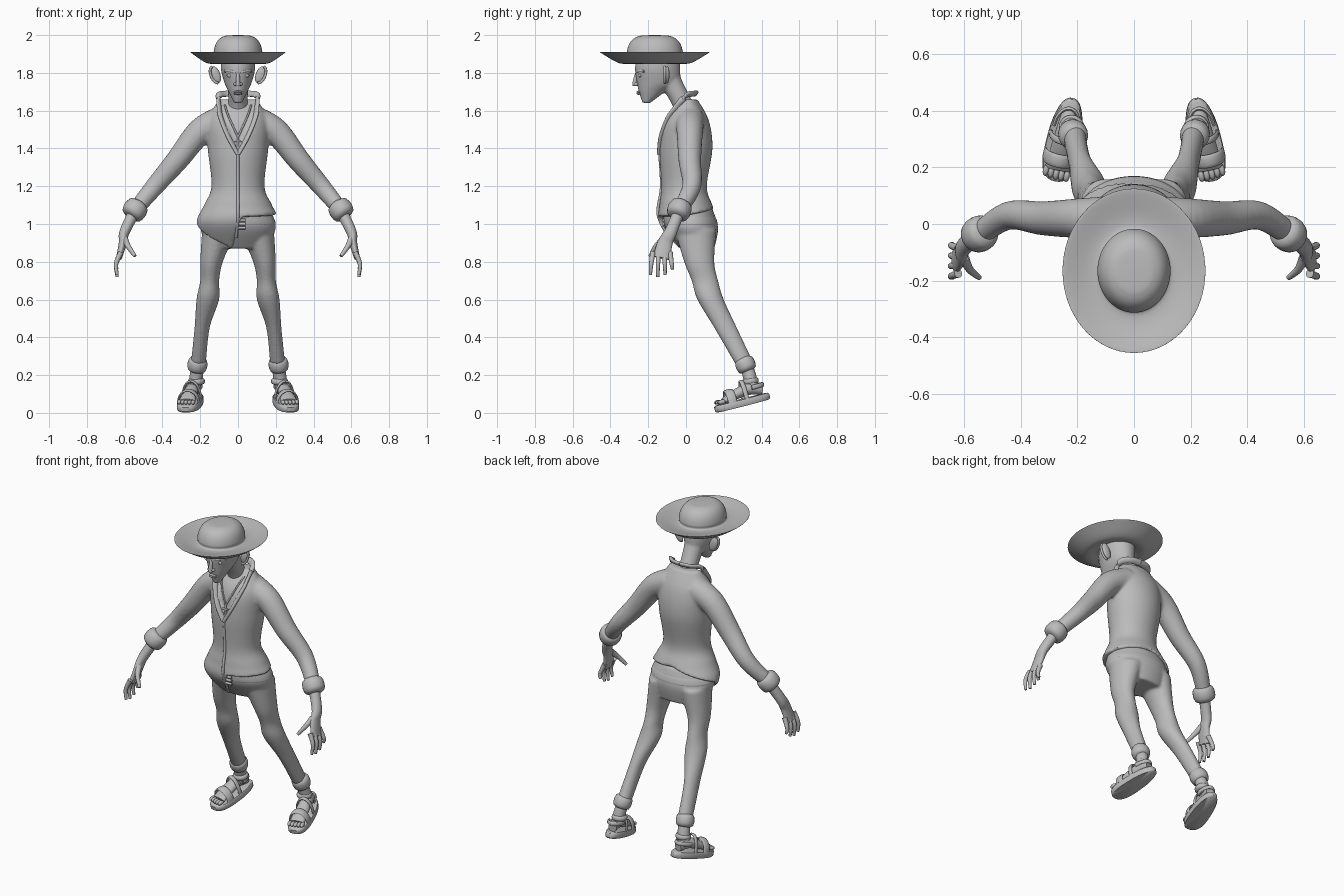
import bpy, bmesh
from math import sin, cos, pi, sqrt, radians, degrees, copysign
from mathutils import Vector, Matrix

cube = bpy.data.objects.get("Cube")
if cube:
    bpy.data.objects.remove(cube, do_unlink=True)

GREY = (.5, .5, .5, 1)
clay = bpy.data.materials.new("clay grey")
clay.use_nodes = True
clay.diffuse_color = GREY
clay.node_tree.nodes["Principled BSDF"].inputs["Base Color"].default_value = GREY
ALONG_X, ALONG_Y, ALONG_Z = Matrix.Identity(3)


# ---------- helpers ----------
def spline(points, steps=6):
    """Smooth curve through tuples of any length."""
    knots = [Vector(point) for point in points]
    knots = [knots[0]] + knots + [knots[-1]]
    curve = []
    for before, start, end, after in zip(knots, knots[1:], knots[2:], knots[3:]):
        leave, arrive = (end - before) / 2, (after - start) / 2
        for step in range(steps):
            t = step / steps
            ease = t * t * (3 - 2 * t)
            curve.append(start.lerp(end, ease) + leave * (t * (1 - t) ** 2) - arrive * (t * t * (1 - t)))
    return curve + [knots[-1]]


def turn(count):
    return [2 * pi * i / count for i in range(count)]


def arch(count=8):
    return [pi * i / count for i in range(count + 1)]


def taper(start, end):
    return lambda u: start + (end - start) * u


def rolled(size):
    """Radius rule of a plump rolled cuff."""
    return lambda u: size * (.6 + .4 * sqrt(max(0, sin(pi * u))))


def tube(path, radius, flat=lambda u: 1, ref=ALONG_Y, sides=20):
    """Rings across a smooth path; radius and flattening are rules along it."""
    line = spline(path)
    rings = []
    for i, point in enumerate(line):
        u = i / (len(line) - 1)
        ahead = (line[min(i + 1, len(line) - 1)] - line[max(i - 1, 0)]).normalized()
        across = ref.cross(ahead).normalized()
        other = ahead.cross(across) * flat(u)
        rings.append([point + (across * cos(a) + other * sin(a)) * radius(u) for a in turn(sides)])
    return rings


def stack(rows, sides=48):
    """Level ellipses from rows of (z, centre y, radius x, radius y[, centre x])."""
    return [[Vector((cx + rx * cos(a), cy + ry * sin(a), z)) for a in turn(sides)]
            for z, cy, rx, ry, cx in spline([(*row, 0)[:5] for row in rows])]


def ball(center, radii, rotation=Matrix.Identity(3)):
    return [[Vector(center) + rotation @ Vector((radii[0] * sin(f) * cos(a), radii[1] * sin(f) * sin(a),
             radii[2] * cos(f))) for a in turn(16)] for f in arch(12)[1:-1]]


def flip(rings):
    return [[Vector((-p.x, p.y, p.z)) for p in ring] for ring in rings]


def build(name, parts, mirror=False, voxel=None):
    """Skin each stack of rings, close its ends and make one object."""
    bm = bmesh.new()
    for rings in parts:
        rows = [[bm.verts.new(p) for p in ring] for ring in rings]
        for low, high in zip(rows, rows[1:]):
            for i in range(len(low)):
                bm.faces.new((low[i - 1], low[i], high[i], high[i - 1]))
        for end in (rows[0], rows[-1]):
            middle = bm.verts.new(sum((v.co for v in end), Vector()) / len(end))
            for i in range(len(end)):
                bm.faces.new((end[i - 1], end[i], middle))
    bmesh.ops.recalc_face_normals(bm, faces=bm.faces[:])
    for face in bm.faces:
        face.smooth = True
    mesh = bpy.data.meshes.new(name)
    bm.to_mesh(mesh)
    bm.free()
    mesh.set_sharp_from_angle(angle=radians(50))
    mesh.materials.append(clay)
    part = bpy.data.objects.new(name, mesh)
    bpy.context.scene.collection.objects.link(part)
    if mirror:
        part.modifiers.new("mirror", 'MIRROR')
    if voxel:
        blend = part.modifiers.new("blend", 'REMESH')
        blend.mode, blend.voxel_size, blend.use_smooth_shade = 'VOXEL', voxel, True
        soften = part.modifiers.new("soften", 'SMOOTH')
        soften.factor, soften.iterations = .5, 5


def lookup(table, key):
    """Linear interpolation in rows sorted by rising first value."""
    for low, high in zip(table, table[1:]):
        if key <= high[0]:
            return Vector(low).lerp(Vector(high), max(0, (key - low[0]) / (high[0] - low[0])))[1:]
    return table[-1][1:]


# ---------- shirt ----------
BODY = spline([(.86, .07, .17, .1), (1, .02, .22, .16), (1.1, 0, .18, .14), (1.2, -.01, .14, .12),
               (1.4, 0, .16, .14), (1.55, 0, .16, .12), (1.66, .01, .1, .05)])
HEM = [(0, 1.05), (90, 1.09), (180, 1), (260, .86), (275, 1.04), (360, 1.05)]
COLLAR_TOP, NECKLINE = 1.66, 1.37


def on_front(x, z, lift=0):
    """Point on the front of the shirt, or sunk below it by a negative lift."""
    cy, rx, ry = lookup(BODY, z)
    return x, cy - ry * sqrt(max(0, 1 - (x / rx) ** 2)) - lift, z


def torso_point(angle, drop):
    z = taper(COLLAR_TOP, lookup(HEM, degrees(angle))[0])(drop)
    cy, rx, ry = lookup(BODY, z)
    x, y = rx * cos(angle), cy + ry * sin(angle)
    open_neck = y < 0 and abs(x) < min(.09, (z - NECKLINE) * .4)
    return Vector((x, y + .02 * open_neck, z))


torso = [[torso_point(angle, i / 48) for angle in turn(96)] for i in range(49)]
arm = tube([(.08, .02, 1.55), (.2, .02, 1.49), (.32, .02, 1.34), (.44, .03, 1.2), (.54, -.03, 1.08)],
           taper(.08, .04), sides=32)
build("shirt", [torso, arm, flip(arm)], voxel=.009)

collar = [(0, .05, 1.69), (.06, .04, 1.69), (.1, 0, 1.68), (.1, -.05, 1.62)]
collar += [on_front(x, z) for x, z in ((.09, 1.56), (.05, 1.46), (0, NECKLINE))]
build("collar", [tube(collar, taper(.011, .01), taper(1.8, 1.5), ALONG_Y + ALONG_Z)], mirror=True)
build("shirt_placket", [tube([on_front(0, z) for z in (1.38, 1.2, 1.05)] + [on_front(-.01, .93)], taper(.008, .008))])
build("sleeve_cuff", [tube([(.52, -.02, 1.11), (.57, -.05, 1.04)], rolled(.064))], mirror=True)

# ---------- trousers ----------
HIPS = [(.87, .06, .15, .09), (.98, .03, .2, .14), (1.08, .01, .17, .13)]
leg = stack([(.97, .05, .09, .11, .1), (.8, .07, .06, .08, .14), (.7, .1, .05, .07, .15),
             (.6, .13, .06, .07, .16), (.45, .21, .04, .06, .19), (.26, .31, .04, .05, .21)])
build("trousers", [stack(HIPS), leg, flip(leg)], voxel=.009)

band = []
for z, grow in ((.99, .98), (1, 1.03), (1.03, 1.03), (1.04, .98)):
    cy, rx, ry = lookup(HIPS, z)
    band.append((z, cy, rx * grow, ry * grow))
build("waistband", [stack(band)])
build("belt_buckle", [tube([(0, -.12, z), (.04, -.12, z)], taper(.008, .008), ref=ALONG_Z, sides=8)
                      for z in (.98, 1, 1.02)])
build("trouser_cuff", [tube([(.21, .3, .29), (.22, .33, .22)], rolled(.053))], mirror=True)

# ---------- hands ----------
hand = [tube([(.54, -.03, 1.08), (.6, -.08, .96), (.61, -.11, .9), (.63, -.13, .82)],
             taper(.033, .015), lambda u: 1 + 2 * u * u)]
for i in range(4):
    spread, tip = .03 * i - .045, .72 + .01 * (i - 1) ** 2
    hand.append(tube([(.62, spread - .13, .85), (.645, 1.2 * spread - .13, .79), (.64, 1.3 * spread - .13, tip)],
                     taper(.015, .008), sides=12))
hand.append(tube([(.6, -.12, .92), (.58, -.16, .88), (.545, -.19, .83)], taper(.019, .009), sides=12))
build("hand", hand, mirror=True)

# ---------- feet and sandals ----------
foot_frame = (Matrix.Translation((.247, .302, .037)) @ Matrix.Rotation(radians(12), 4, 'Z')
              @ Matrix.Rotation(radians(14), 4, 'X'))


def on_foot(rings):
    return [[foot_frame @ p for p in ring] for ring in rings]


def blunt(value):
    return copysign(abs(value) ** .8, value)


def sole_ring(size, z):
    """Egg outline, wider towards the toes."""
    return [Vector((size * (.06 - .011 * sin(a)) * blunt(cos(a)), size * .152 * blunt(sin(a)), z)) for a in turn(48)]


def strap(y, half, top, width):
    path = [(half * cos(f), y, .03 + (top - .03) * sin(f)) for f in arch()]
    return on_foot(tube(path, taper(.006, .006), taper(width, width), sides=12))


build("sandal_sole", [on_foot([sole_ring(.95, 0), sole_ring(1, .006), sole_ring(1, .03), sole_ring(.95, .036)])],
      mirror=True)
foot = [on_foot(tube([(0, .12, .06), (0, .04, .08), (0, -.1, .05)], taper(.025, .045),
                     lambda u: 1.1 - .8 * u * u, ALONG_Z)),
        tube([(.21, .31, .27), (.22, .335, .2), (.23, .35, .13)], taper(.034, .036))]
for x in (-.037, -.018, .001, .02, .039):
    foot.append(on_foot([*ball((x, .15 * max(x, 0) - .12, .05), (.011, .021, .012))]))
build("foot", foot, mirror=True)

heel_strap = [(.044 * cos(f), .06 + .072 * sin(f), .085) for f in arch()]
build("sandal_straps", [strap(-.06, .056, .1, 4), strap(.02, .05, .13, 2),
                        on_foot(tube(heel_strap, taper(.006, .006), taper(2, 2), ALONG_Z, 12)),
                        tube([(.22, .338, .185), (.22, .343, .15)], rolled(.045))], mirror=True)

# ---------- head ----------
skull = stack([(1.64, -.21, .02, .02), (1.7, -.18, .05, .07), (1.75, -.15, .073, .11),
               (1.82, -.15, .09, .12), (1.9, -.15, .09, .11)])
neck = tube([(0, .01, 1.58), (0, -.03, 1.66), (0, -.1, 1.79)], lambda u: .052 + .05 * (u - .5) ** 2, ref=ALONG_X)
build("head", [skull, neck], voxel=.007)

wing = ball((.014, -.264, 1.74), (.01, .012, .009))
build("nose", [tube([(0, -.26, 1.8), (0, -.27, 1.76), (0, -.27, 1.73)], taper(.008, .014), ref=ALONG_X),
               wing, flip(wing)])
build("lips", [ball((0, -.25, z), (.024, .012, .006)) for z in (1.69, 1.7)])
build("eye", [ball((.04, -.243, 1.786), (.02, .009, .01))], mirror=True)
build("brow", [tube([(.01, -.26, 1.8), (.04, -.25, 1.81), (.07, -.22, 1.81)], taper(.009, .007), ref=ALONG_Z)],
      mirror=True)

ear_center, tilt = Vector((.12, -.1, 1.79)), Matrix.Rotation(radians(22), 3, 'Y')
rim = [ear_center + tilt @ Vector((.024 * sin(f), -.012, -.046 * cos(f))) for f in arch()]
build("ear", [ball(ear_center, (.026, .013, .048), tilt), tube(rim, taper(.007, .007), sides=10)], mirror=True)

# ---------- necklace ----------
chain = [on_front(x, z, -.014) for x, z in ((.07, 1.63), (.05, 1.57), (0, 1.46))]
build("necklace", [tube(chain, taper(.005, .005), sides=8)], mirror=True)
build("pendant", [tube([on_front(0, z, -.014) for z in (1.46, 1.41)], taper(.006, .006), sides=8),
                  tube([on_front(x, 1.44, -.014) for x in (-.018, .018)], taper(.006, .006), ref=ALONG_Z, sides=8)])

# ---------- hat ----------
profile = [(1.86, .1), (1.85, .16), (1.9, .24), (1.91, .245), (1.89, .17)]
profile += [(1.89 + .11 * sin(f), .13 * sqrt(abs(cos(f)))) for f in arch(16)[:9]]
build("hat", [stack([(z, -.165, r, r * 1.15) for z, r in profile], 64)])
